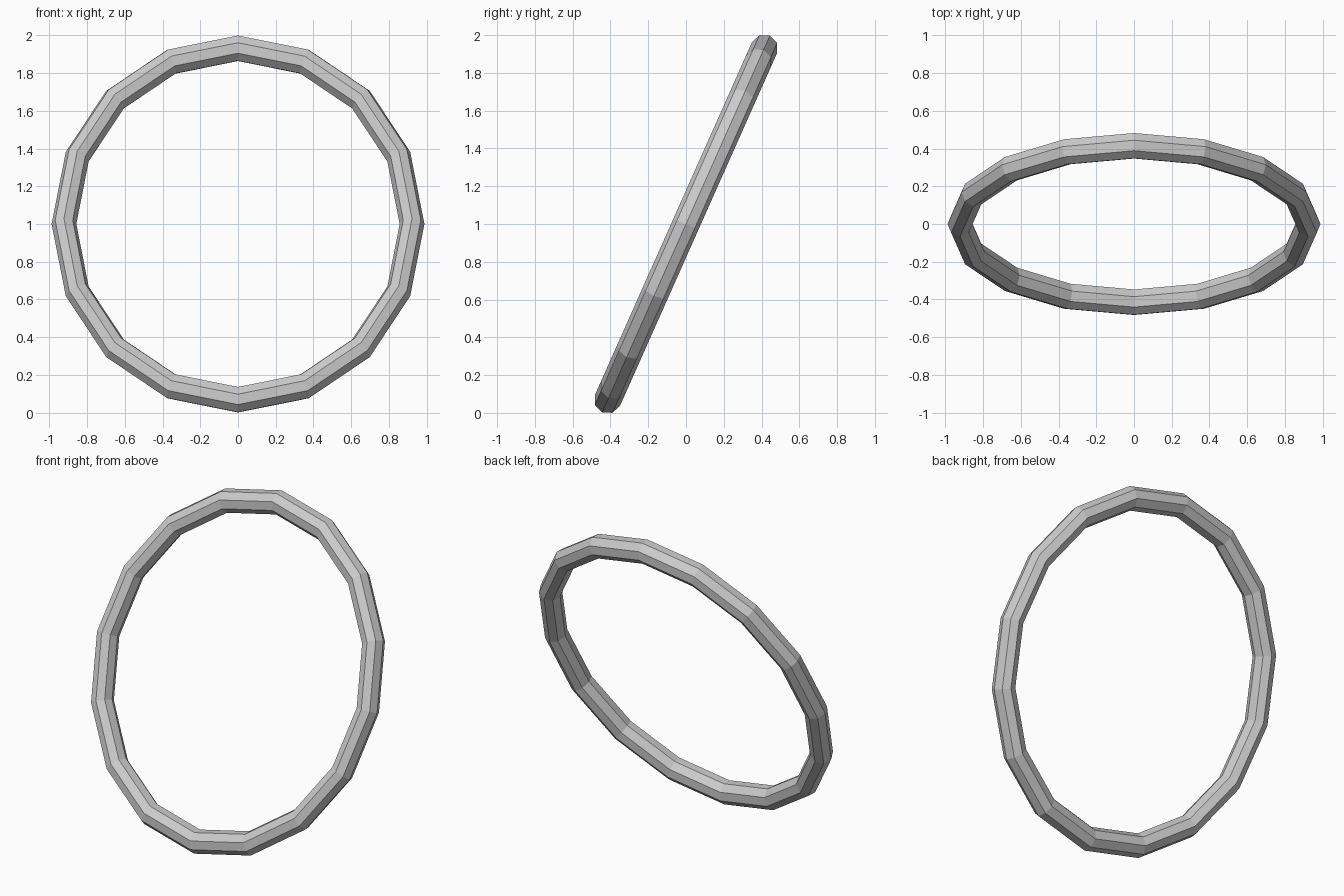
import bpy
import math

if "Cube" in bpy.data.objects:
    bpy.data.objects.remove(bpy.data.objects["Cube"])

# Tilted low-poly ring: 16 segments around, octagonal tube, slightly narrow in x
bpy.ops.mesh.primitive_torus_add(
    major_segments=16, minor_segments=8,
    major_radius=1.02, minor_radius=0.0725,
    location=(0, 0, 1), rotation=(math.radians(66), 0, 0))
ring = bpy.context.object
ring.name = "tilted_ring"
ring.scale = (0.905, 1, 1)
bpy.ops.object.transform_apply(location=False, rotation=True, scale=True)
bpy.ops.object.shade_flat()
